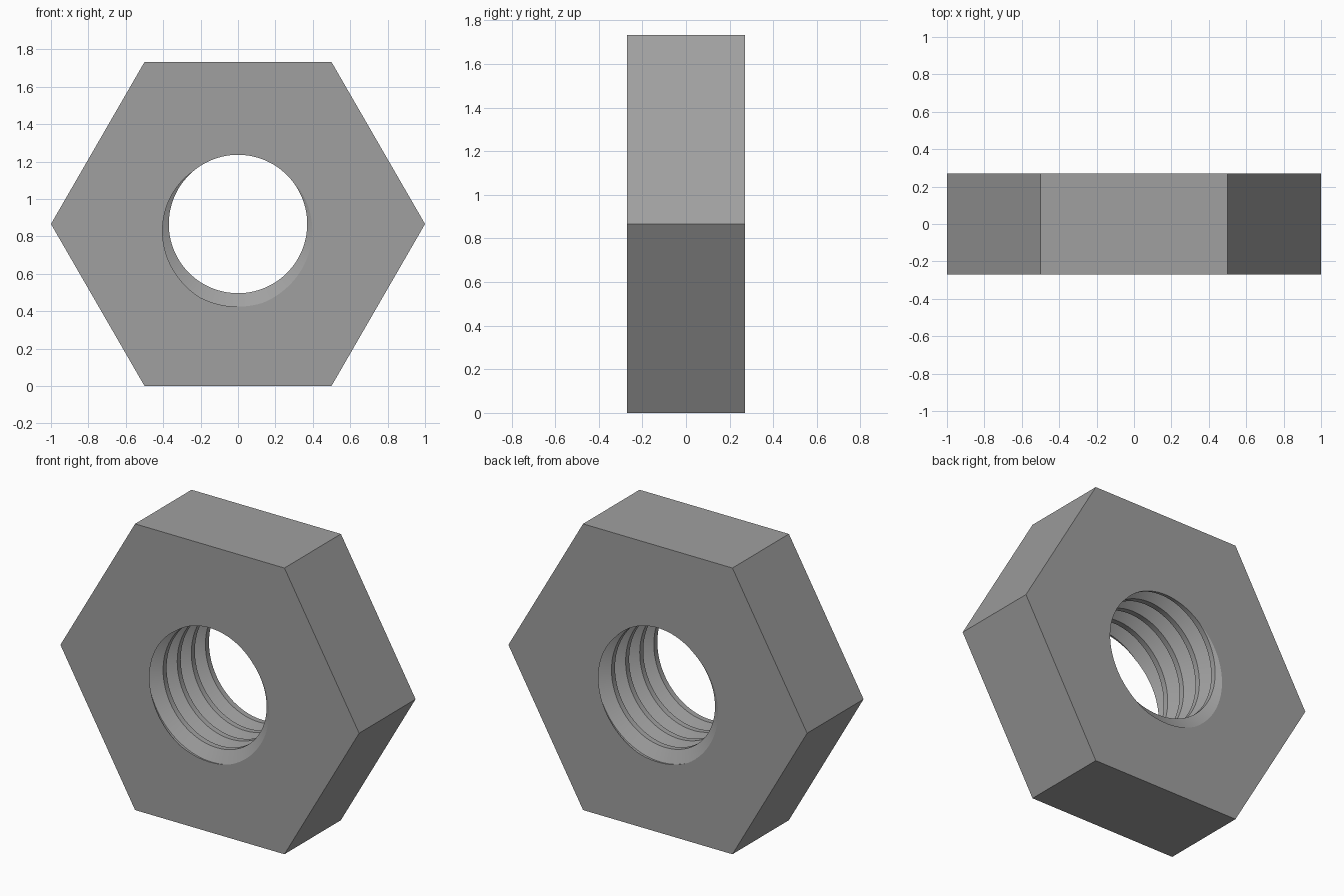
import bpy, bmesh, math

if "Cube" in bpy.data.objects:
    bpy.data.objects.remove(bpy.data.objects["Cube"])

HALF = 0.27                    # half thickness
PITCH = 2 * HALF / 4           # four thread turns
MINOR, MAJOR = 0.37, 0.442     # thread radii
CZ = math.sqrt(3) / 2          # height of the hole axis
N = 96                         # columns around the hole
START = math.radians(265)      # where the groove opens on the front face


def thread_radius(phase):
    """Trapezoid thread: root flat, sloping flank, crest flat."""
    a = abs((phase + 0.5) % 1 - 0.5)
    t = min(max((a - 1 / 16) / (5 / 16), 0), 1)
    return MAJOR + (MINOR - MAJOR) * t


def thread_point(j, kink):
    """Point on a right-handed helix line, clipped to the two end faces."""
    y = -HALF + PITCH * (kink - j / N)
    y = min(max(y, -HALF), HALF)
    r = thread_radius((y + HALF) / PITCH + j / N)
    ang = START + 2 * math.pi * j / N
    return (r * math.cos(ang), y, CZ + r * math.sin(ang))


bm = bmesh.new()

# Threaded hole: helical strips between the profile corners
kinks = sorted(m + c for m in range(-1, 7) for c in (-3 / 8, -1 / 16, 1 / 16, 3 / 8))
columns = [[bm.verts.new(thread_point(j, k)) for k in kinks] for j in range(N + 1)]
for a, b in zip(columns, columns[1:]):
    for i in range(len(kinks) - 1):
        bm.faces.new((a[i], b[i], b[i + 1], a[i + 1]))
bmesh.ops.remove_doubles(bm, verts=bm.verts[:], dist=1e-5)
bmesh.ops.dissolve_degenerate(bm, edges=bm.edges[:], dist=1e-6)

# Six outer flats
rings = []
for y in (-HALF, HALF):
    rings.append([bm.verts.new((math.cos(k * math.pi / 3), y,
                                CZ + math.sin(k * math.pi / 3))) for k in range(6)])
for k in range(6):
    n = (k + 1) % 6
    bm.faces.new((rings[0][k], rings[0][n], rings[1][n], rings[1][k]))

# Front and back faces around the hole
for y in (-HALF, HALF):
    rim = [e for e in bm.edges if e.is_boundary
           and all(abs(v.co.y - y) < 1e-5 for v in e.verts)]
    bmesh.ops.triangle_fill(bm, edges=rim, use_beauty=True, normal=(0, 1, 0))
bmesh.ops.recalc_face_normals(bm, faces=bm.faces[:])

mesh = bpy.data.meshes.new("hex_nut")
bm.to_mesh(mesh)
bm.free()
nut = bpy.data.objects.new("hex_nut", mesh)
bpy.context.collection.objects.link(nut)

steel = bpy.data.materials.new("steel_grey")
steel.diffuse_color = (0.35, 0.35, 0.35, 1)
steel.use_nodes = True
steel.node_tree.nodes["Principled BSDF"].inputs["Base Color"].default_value = steel.diffuse_color
mesh.materials.append(steel)

bpy.context.view_layer.objects.active = nut
nut.select_set(True)
bpy.ops.object.shade_smooth_by_angle(angle=math.radians(20))
